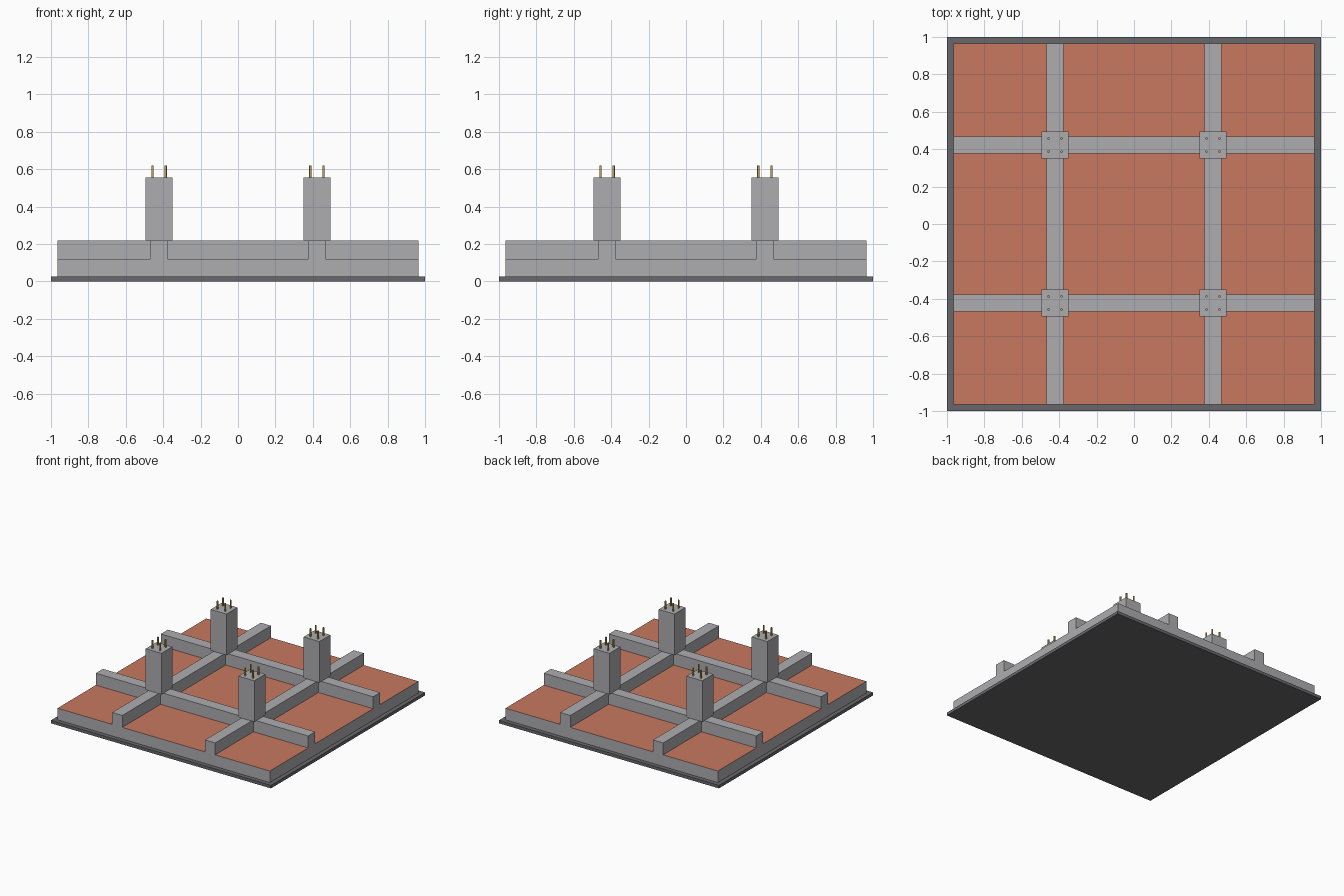
import bpy, bmesh
from mathutils import Matrix

if "Cube" in bpy.data.objects:
    bpy.data.objects.remove(bpy.data.objects["Cube"])


def material(name, rgb):
    m = bpy.data.materials.new(name)
    m.diffuse_color = (*rgb, 1)
    m.use_nodes = True
    m.node_tree.nodes["Principled BSDF"].inputs["Base Color"].default_value = m.diffuse_color
    return m


CONCRETE = material("concrete grey", (0.42, 0.42, 0.44))
CLAY = material("terracotta", (0.58, 0.19, 0.115))
DARK = material("dark grey", (0.14, 0.14, 0.15))
BRASS = material("brass yellow", (0.55, 0.37, 0.07))


def finish(name, bm, *mats):
    bmesh.ops.recalc_face_normals(bm, faces=bm.faces)
    mesh = bpy.data.meshes.new(name)
    bm.to_mesh(mesh)
    bm.free()
    for m in mats:
        mesh.materials.append(m)
    ob = bpy.data.objects.new(name, mesh)
    bpy.context.collection.objects.link(ob)
    return ob


def box(name, x, y, width, z0, z1, mat):
    bm = bmesh.new()
    bmesh.ops.create_cube(bm, size=1, matrix=Matrix.Translation((x, y, (z0 + z1) / 2))
                          @ Matrix.Diagonal((width, width, z1 - z0, 1)))
    return finish(name, bm, mat)


BASE_TOP, SLAB_TOP, BEAM_TOP = 0.025, 0.12, 0.218
COLUMN_TOP, ROD_TOP = 0.555, 0.62
CENTRE, HALF_BEAM, EDGE = 0.422, 0.046, 0.965

# Thin levelling pad
box("base_pad", 0, 0, 2.0, 0, BASE_TOP, DARK)

# Slab with crossing beams raised from its top, one continuous surface
a, b = CENTRE - HALF_BEAM, CENTRE + HALF_BEAM
cuts = [-EDGE, -b, -a, a, b, EDGE]
bm = bmesh.new()
grid = [[bm.verts.new((x, y, SLAB_TOP)) for y in cuts] for x in cuts]
raised = []
for i in range(5):
    for j in range(5):
        f = bm.faces.new((grid[i][j], grid[i + 1][j], grid[i + 1][j + 1], grid[i][j + 1]))
        if i % 2 or j % 2:
            raised.append(f)
rim = [e for e in bm.edges if e.is_boundary]
skirt = bmesh.ops.extrude_edge_only(bm, edges=rim)["geom"]
for v in skirt:
    if isinstance(v, bmesh.types.BMVert):
        v.co.z = BASE_TOP
lifted = bmesh.ops.extrude_face_region(bm, geom=raised)["geom"]
for v in lifted:
    if isinstance(v, bmesh.types.BMVert):
        v.co.z = BEAM_TOP
bmesh.ops.delete(bm, geom=[f for f in raised if f.is_valid], context='FACES')
slab = finish("slab_and_beams", bm, CONCRETE, CLAY)

# Clay infill colour on the low panels between beams
for p in slab.data.polygons:
    if abs(p.normal.z) > 0.9 and abs(p.center.z - SLAB_TOP) < 0.001:
        p.material_index = 1

# Columns at the crossings, each with four anchor rods
for sx in (-1, 1):
    for sy in (-1, 1):
        x, y = sx * CENTRE, sy * CENTRE
        box("column", x, y, 0.143, BEAM_TOP, COLUMN_TOP, CONCRETE)
        bm = bmesh.new()
        for dx in (-0.035, 0.035):
            for dy in (-0.035, 0.035):
                bmesh.ops.create_cone(
                    bm, cap_ends=True, segments=12, radius1=0.0065, radius2=0.0065,
                    depth=ROD_TOP - COLUMN_TOP,
                    matrix=Matrix.Translation((x + dx, y + dy, (ROD_TOP + COLUMN_TOP) / 2)))
        rods = finish("anchor_rods", bm, BRASS)
        for p in rods.data.polygons:
            p.use_smooth = abs(p.normal.z) < 0.5
